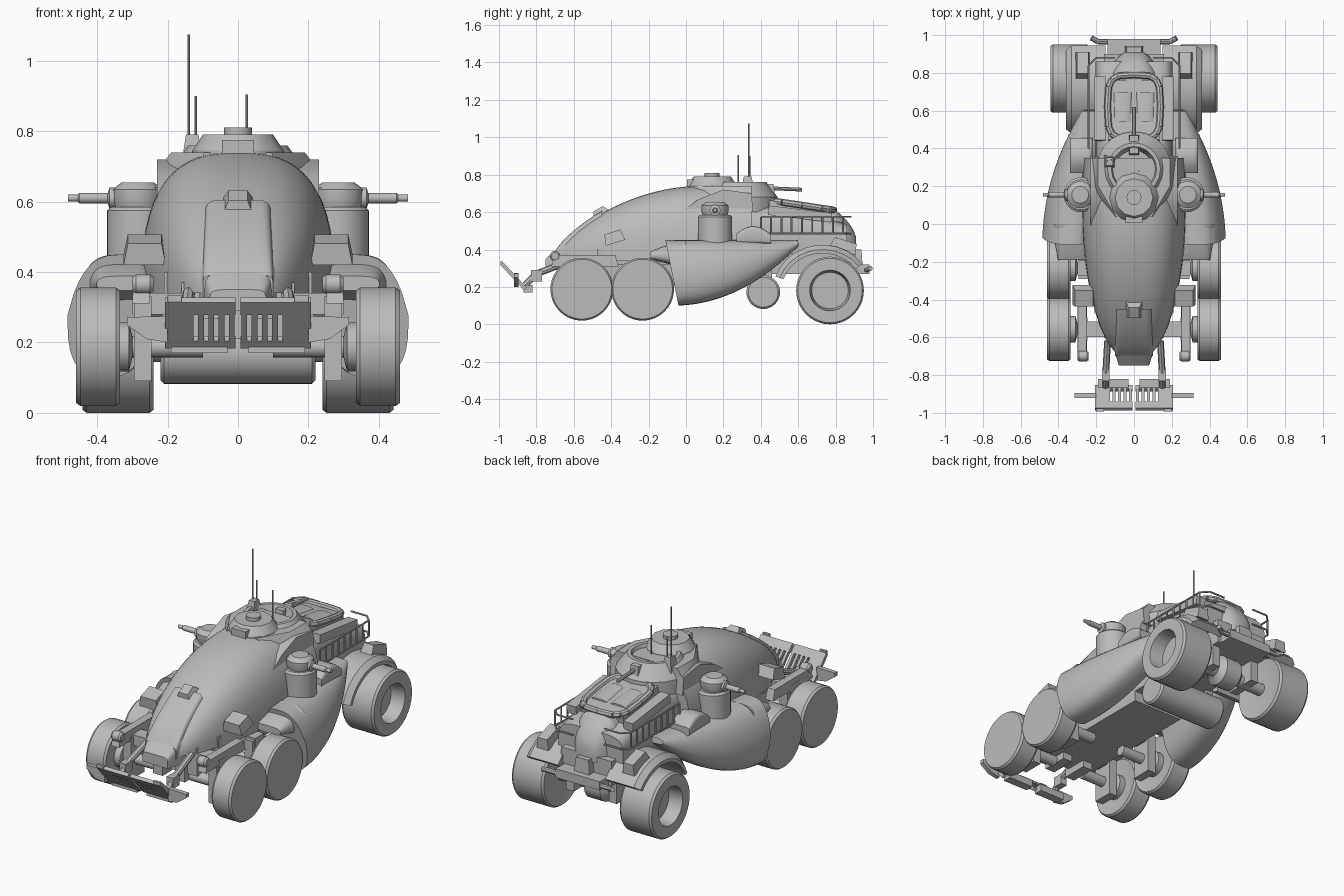
import bpy, bmesh
from math import pi, sin, cos, copysign
from mathutils import Vector, Matrix

default_cube = bpy.data.objects.get("Cube")
if default_cube:
    bpy.data.objects.remove(default_cube, do_unlink=True)

SHADE = 0.5
grey = bpy.data.materials.new("plain grey")
grey.use_nodes = True
grey.diffuse_color = (SHADE, SHADE, SHADE, 1)
for node in grey.node_tree.nodes:
    if node.type == 'BSDF_PRINCIPLED':
        node.inputs["Base Color"].default_value = (SHADE, SHADE, SHADE, 1)
made = []


def finish(name, bm, mirror):
    bmesh.ops.recalc_face_normals(bm, faces=bm.faces)
    mesh = bpy.data.meshes.new(name)
    bm.to_mesh(mesh)
    bm.free()
    mesh.materials.append(grey)
    part = bpy.data.objects.new(name, mesh)
    bpy.context.collection.objects.link(part)
    if mirror:
        part.modifiers.new("Mirror", 'MIRROR')
    made.append(part)


def loft(name, rings, mirror=False):
    bm = bmesh.new()
    loops = [[bm.verts.new(point) for point in ring] for ring in rings]
    for near, far in zip(loops, loops[1:]):
        for i in range(len(near)):
            bm.faces.new((near[i - 1], near[i], far[i], far[i - 1]))
    bm.faces.new(loops[0])
    bm.faces.new(loops[-1])
    finish(name, bm, mirror)


def sweep(name, start, stop, bounds, domed=False, power=0.8, lean=0, tuck=0, steps=20, count=28, mirror=False):
    """Loft rounded sections along y; bounds(y) gives left, right, bottom, top."""
    rings = []
    for step in range(steps + 1):
        y = start + (stop - start) * step / steps
        left, right, bottom, top = bounds(y)
        middle = bottom if domed else (bottom + top) / 2
        ring = []
        for i in range(count):
            angle = pi * i / (count - 1) if domed else 2 * pi * i / count
            across = copysign(abs(cos(angle)) ** power, cos(angle)) * (right - left) / 2
            rise = copysign(abs(sin(angle)) ** power, sin(angle)) * (top - middle)
            ring.append(((left + right) / 2 + across - tuck * max(rise, 0), y - lean * rise, middle + rise))
        rings.append(ring)
    loft(name, rings, mirror)


def turned(name, axis, centre, profile, mirror=False, sides=32):
    """Turn (radius, position) pairs about an axis through the centre."""
    rings = []
    for radius, along in profile:
        ring = []
        for i in range(sides):
            u = centre[0] + radius * cos(2 * pi * i / sides)
            v = centre[1] + radius * sin(2 * pi * i / sides)
            ring.append((along, u, v) if axis == 'x' else (u, v, along))
        rings.append(ring)
    loft(name, rings, mirror)


def block(name, at, size, taper=1, tilt=0, mirror=False):
    bm = bmesh.new()
    bmesh.ops.create_cube(bm, size=1)
    for vert in bm.verts:
        shrink = taper if vert.co.z > 0 else 1
        vert.co = vert.co * Vector(size) * Vector((shrink, shrink, 1))
    bm.transform(Matrix.Translation(at) @ Matrix.Rotation(tilt, 4, 'X'))
    finish(name, bm, mirror)


def rods(name, paths, radius, mirror=False):
    bm = bmesh.new()
    for path in paths:
        for p, q in zip(path, path[1:]):
            p, q = Vector(p), Vector(q)
            turn = (q - p).to_track_quat('Z', 'Y').to_matrix().to_4x4()
            bmesh.ops.create_cone(bm, cap_ends=True, segments=8, radius1=radius, radius2=radius,
                                  depth=(q - p).length, matrix=Matrix.Translation((p + q) / 2) @ turn)
    finish(name, bm, mirror)


def wheel(name, y, height, radius, inner, outer, hub, dish):
    rim, lip = radius * 0.95, 0.012
    turned(name, 'x', (y, height), [
        (radius * hub, inner + lip), (rim, inner), (radius, inner + lip), (radius, outer - lip),
        (rim, outer), (radius * hub, outer), (radius * hub * 0.9, outer - dish)], mirror=True, sides=40)


# Egg-shaped hull with a raised windscreen
def swell(y):
    return sin(pi / 2 * min((y + 0.72) / 0.8, 1))


def hull_top(y):
    return 0.33 + 0.41 * swell(y) ** 0.65


def hull_bounds(y):
    half = 0.275 * swell(y) ** 0.4
    return -half, half, 0.34, hull_top(y)


def snout_bounds(y):
    half = 0.11 - 0.3 * max(-0.65 - y, 0)
    return -half, half, 0.29, 0.44 + 0.9 * min(y + 0.65, 0)


sweep("hull", -0.715, 0.35, hull_bounds, domed=True, power=0.74, steps=30)
sweep("windscreen", -0.7, -0.45, lambda y: (-0.1, 0.1, 0.33, hull_top(y) + 0.012), domed=True, power=0.25)
sweep("snout", -0.75, -0.58, snout_bounds, domed=True, power=0.3, steps=8)
block("nose_vent", at=(0, -0.46, 0.6), size=(0.09, 0.1, 0.04), taper=0.6, tilt=0.5)

# Chassis below the hull
block("hull_skirt", at=(0, -0.1, 0.36), size=(0.42, 0.75, 0.08))
block("front_chassis", at=(0, -0.2, 0.29), size=(0.32, 0.8, 0.16))
block("rear_chassis", at=(0, 0.55, 0.34), size=(0.32, 0.7, 0.14))
block("belly_rib", at=(0.07, -0.55, 0.22), size=(0.06, 0.15, 0.1), mirror=True)

# Rear cabin and rounded hatch
sweep("rear_cabin", 0.28, 0.86, lambda y: (-0.205, 0.205, 0.38, 0.63 - 0.3 * max(y - 0.45, 0) ** 1.3),
      domed=True, power=0.4)


def hatch_bounds(y):
    fade = min(max(0.92 - y, 0) / 0.12, 1) ** 0.4
    return -0.135 * fade, 0.135 * fade, 0.38, 0.38 + 0.23 * fade


sweep("rear_hatch", 0.72, 0.91, hatch_bounds, domed=True, power=0.7)

# Roof armour, cupola and collar
loft("roof_armour", [[(-w, 0.04, z), (w, 0.04, z), (2 * w, 0.2, z), (2 * w, 0.35, z), (-2 * w, 0.35, z), (-2 * w, 0.2, z)]
                     for w, z in ((0.11, 0.64), (0.11, 0.7), (0.095, 0.74))])
loft("shoulder_plate", [[(x, -0.03, 0.6), (x, 0.07, 0.67), (x, 0.2, 0.72), (x, 0.35, 0.7), (x, 0.36, 0.6)]
                        for x in (0.15, 0.23)], mirror=True)
turned("cupola", 'z', (0, 0.14), [(0.13, 0.72), (0.13, 0.745), (0.1, 0.79), (0.04, 0.79), (0.04, 0.81)], sides=12)
block("cupola_sight", at=(0, 0.04, 0.755), size=(0.09, 0.07, 0.04))
turned("roof_collar", 'z', (0, 0.29), [(0.2, 0.6), (0.2, 0.68), (0.14, 0.76), (0.12, 0.76), (0.1, 0.7)], sides=20)
block("rear_gun_mount", at=(0, 0.42, 0.7), size=(0.06, 0.12, 0.1), taper=0.8)
rods("rear_gun", [[(0, 0.4, 0.73), (0, 0.62, 0.72)]], radius=0.01)
block("antenna_base", at=(-0.13, 0.33, 0.75), size=(0.06, 0.07, 0.08), taper=0.6)
for name, x, y, tip in (("tall", -0.14, 0.335, 1.075), ("middle", -0.12, 0.34, 0.9), ("short", 0.025, 0.28, 0.905)):
    rods(name + "_antenna", [[(x, y, 0.7), (x, y, tip)]], radius=0.004)

# Open seating well
rim_path = []
for i in range(17):
    angle = 2 * pi * i / 16
    y = 0.62 + 0.17 * copysign(abs(sin(angle)) ** 0.5, sin(angle))
    rim_path.append((0.14 * copysign(abs(cos(angle)) ** 0.5, cos(angle)), y, 0.73 - 0.15 * y))
rods("well_rim", [rim_path], radius=0.018)
block("seat_base", at=(0, 0.6, 0.61), size=(0.27, 0.32, 0.06), tilt=-0.15)
sweep("seat_cushion", 0.54, 0.7, lambda y: (0.01, 0.11, 0.6, 0.74 - 0.15 * y), steps=4, mirror=True)
block("deck_side", at=(0.18, 0.61, 0.59), size=(0.06, 0.34, 0.05), tilt=-0.12, mirror=True)

# Railings round the rear deck
side, low, high = 0.24, 0.485, 0.575
rails = [[(side, 0.4, z), (side, 0.84, z), (0.2, 0.88, z), (0.1, 0.88, z)] for z in (low, high)]
for i in range(9):
    y = 0.4 + 0.055 * i
    rails.append([(side, y, low), (side, y, high)])
rods("railing", rails, radius=0.005, mirror=True)


# Side nacelles with their lockers and vents
def nacelle_bounds(y):
    t = (y + 0.1) / 0.7
    return 0.27 - 0.1 * t, 0.485 - 0.21 * t ** 2, 0.1 + 0.32 * t ** 2, 0.45


def arch_bounds(y):
    t = (y + 0.2) / 0.2
    return 0.25, 0.4 + 0.04 * t, 0.35 - 0.05 * t, 0.38 + 0.07 * t ** 0.7


sweep("side_nacelle", -0.075, 0.6, nacelle_bounds, power=0.7, lean=0.2, tuck=0.25, mirror=True)
sweep("wheel_arch", -0.19, 0, arch_bounds, power=0.6, tuck=0.3, steps=8, mirror=True)
sweep("side_locker", 0.27, 0.455, lambda y: (0.22, 0.34, 0.43, 0.525 - 5 * (y - 0.36) ** 2),
      power=0.4, steps=6, mirror=True)
block("side_vent", at=(0.265, -0.385, 0.465), size=(0.12, 0.11, 0.06), taper=0.8, tilt=0.3, mirror=True)

# Side gun turrets
turned("turret_drum", 'z', (0.28, 0.155), [(0.092, 0.42), (0.092, 0.575), (0.08, 0.585)], mirror=True)
turned("turret_head", 'z', (0.285, 0.155), [(0.06, 0.57), (0.072, 0.6), (0.072, 0.635), (0.045, 0.655)],
       mirror=True, sides=16)
block("turret_bracket", at=(0.22, 0.155, 0.6), size=(0.06, 0.09, 0.08), mirror=True)
turned("turret_gun", 'x', (0.155, 0.61), [(0.03, 0.34), (0.03, 0.365), (0.015, 0.37), (0.015, 0.45),
                                          (0.01, 0.455), (0.01, 0.483)], mirror=True, sides=12)

# Front wheels and suspension
for name, y in (("first", -0.557), ("second", -0.232)):
    wheel(name + "_wheel", y, height=0.188, radius=0.168, inner=0.335, outer=0.46, hub=0.6, dish=0)
    turned(name + "_axle", 'x', (y, 0.187), [(0.03, 0.1), (0.03, 0.3), (0.07, 0.31), (0.07, 0.36)],
           mirror=True, sides=16)
    block(name + "_knuckle", at=(0.27, y, 0.21), size=(0.05, 0.12, 0.24), mirror=True)
    block(name + "_upper_arm", at=(0.22, y, 0.31), size=(0.16, 0.08, 0.06), mirror=True)
block("front_rail", at=(0.275, -0.54, 0.34), size=(0.05, 0.36, 0.06), taper=0.9, mirror=True)
turned("headlight", 'x', (-0.7, 0.365), [(0.02, 0.24), (0.028, 0.25), (0.028, 0.29), (0.02, 0.3)],
       mirror=True, sides=12)

# Rear wheels, axle and belly roller
wheel("rear_wheel", 0.77, height=0.181, radius=0.181, inner=0.24, outer=0.442, hub=0.6, dish=0.08)
turned("rear_axle", 'x', (0.765, 0.18), [(0.035, -0.3), (0.035, 0.3)], sides=16)
turned("rear_differential", 'x', (0.765, 0.19), [(0.05, -0.08), (0.085, -0.05), (0.085, 0.05), (0.05, 0.08)])
block("axle_support", at=(0.135, 0.765, 0.23), size=(0.05, 0.18, 0.16), mirror=True)
turned("belly_roller", 'x', (0.413, 0.172), [(0.08, -0.22), (0.09, -0.21), (0.09, 0.21), (0.08, 0.22)])
block("roller_bracket", at=(0.15, 0.41, 0.26), size=(0.04, 0.1, 0.12), mirror=True)

# Arched rear fenders
fender = []
for i in range(11):
    angle = pi * (0.2 + 0.07 * i)
    ring = []
    for x, reach in ((0.15, 0.245), (0.33, 0.245), (0.36, 0.22), (0.36, 0.2), (0.15, 0.2)):
        ring.append((x, 0.73 + (reach + 0.02) * cos(angle), 0.18 + reach * sin(angle)))
    fender.append(ring)
loft("rear_fender", fender, mirror=True)
block("fender_box", at=(0.272, 0.845, 0.42), size=(0.075, 0.15, 0.06), taper=0.8, tilt=-0.3, mirror=True)

# Rear bumper
block("rear_bumper", at=(0, 0.94, 0.295), size=(0.28, 0.08, 0.05))
rods("bumper_bar", [[(0, 0.965, 0.29), (0.19, 0.965, 0.29), (0.225, 0.985, 0.3)]], radius=0.014, mirror=True)
block("tow_block", at=(0, 0.91, 0.35), size=(0.1, 0.07, 0.1), taper=0.8)

# Slotted front plough, leaning forward
LEAN = 0.75


def plate(name, x, width, offset, height):
    block(name, at=(x, -0.92 - offset * sin(LEAN), 0.255 + offset * cos(LEAN)),
          size=(width, 0.02, height), tilt=LEAN, mirror=True)


plate("plough_top", x=0.107, width=0.2, offset=0.065, height=0.05)
plate("plough_bottom", x=0.107, width=0.2, offset=-0.075, height=0.03)
plate("plough_outer", x=0.167, width=0.08, offset=-0.01, height=0.11)
for i in range(4):
    plate("plough_bar_" + "abcd"[i], x=0.018 + 0.029 * i, width=0.016, offset=-0.01, height=0.11)
loft("plough_wing", [[(0.2, y, 0.275), (0.315, y, 0.272), (0.315, y, 0.25), (0.26, y, 0.21), (0.2, y, 0.2)]
                     for y in (-0.92, -0.895)], mirror=True)
block("plough_lip", at=(0.11, -0.845, 0.19), size=(0.16, 0.05, 0.04), mirror=True)
block("plough_hook", at=(0.18, -0.985, 0.325), size=(0.04, 0.015, 0.02), mirror=True)
rods("plough_arm", [[(0.15, -0.86, 0.21), (0.15, -0.8, 0.27), (0.14, -0.62, 0.34)]], radius=0.018, mirror=True)
block("plough_joint", at=(0.15, -0.8, 0.26), size=(0.04, 0.06, 0.06), mirror=True)

# Smooth the curved parts and keep hard edges
bpy.ops.object.select_all(action='DESELECT')
for part in made:
    part.select_set(True)
bpy.context.view_layer.objects.active = made[0]
bpy.ops.object.shade_smooth_by_angle(angle=0.55)
